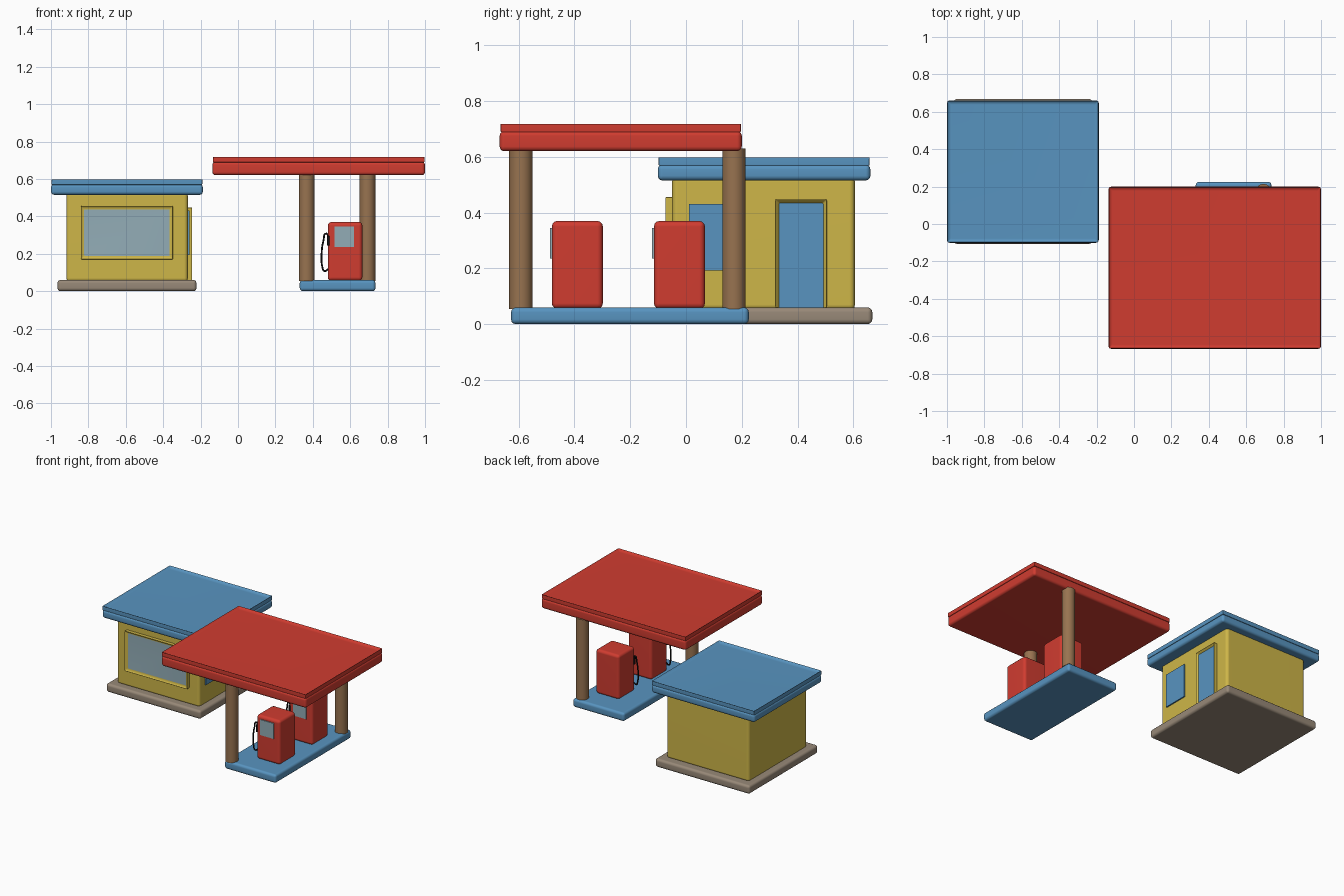
import bpy, bmesh, math
from mathutils import Vector

cube = bpy.data.objects.get("Cube")
if cube:
    bpy.data.objects.remove(cube, do_unlink=True)


def material(name, r, g, b):
    m = bpy.data.materials.new(name)
    m.use_nodes = True
    lin = [((c / 255 + 0.055) / 1.055) ** 2.4 for c in (r, g, b)] + [1]
    m.diffuse_color = lin
    m.node_tree.nodes["Principled BSDF"].inputs["Base Color"].default_value = lin
    return m


RED = material("red paint", 208, 60, 48)
BLUE = material("blue paint", 88, 148, 192)
YELLOW = material("yellow wall", 206, 182, 72)
STONE = material("grey stone", 152, 137, 120)
BROWN = material("brown post", 152, 115, 80)
GLASS = material("pale glass", 146, 172, 182)
BLACK = material("black rubber", 18, 18, 20)


def finish(name, bm, mats):
    """Turn a bmesh into a smooth object with crisp edges."""
    bmesh.ops.recalc_face_normals(bm, faces=bm.faces)
    mesh = bpy.data.meshes.new(name)
    bm.to_mesh(mesh)
    bm.free()
    for m in mats:
        mesh.materials.append(m)
    ob = bpy.data.objects.new(name, mesh)
    bpy.context.collection.objects.link(ob)
    bpy.ops.object.select_all(action='DESELECT')
    ob.select_set(True)
    bpy.context.view_layer.objects.active = ob
    bpy.ops.object.shade_smooth_by_angle(angle=math.radians(40))
    wn = ob.modifiers.new("weighted normals", 'WEIGHTED_NORMAL')
    wn.keep_sharp = True
    return ob


def box_bmesh(x, y, z):
    bm = bmesh.new()
    bmesh.ops.create_cube(bm, size=1)
    for v in bm.verts:
        for i, (lo, hi) in enumerate((x, y, z)):
            v.co[i] = lo if v.co[i] < 0 else hi
    return bm


def round_edges(bm, width, segments=3):
    bm.normal_update()
    edges = [e for e in bm.edges if e.calc_face_angle(0) > 0.5]
    bmesh.ops.bevel(bm, geom=edges, offset=width, segments=segments,
                    profile=0.5, affect='EDGES', clamp_overlap=True)


def box(name, x, y, z, mat, bevel=0.0):
    bm = box_bmesh(x, y, z)
    if bevel:
        round_edges(bm, bevel)
    return finish(name, bm, [mat])


def recessed(name, x, y, z, direction, border, depth, mats):
    """Box with one face inset and pushed inward; last material fills it."""
    bm = box_bmesh(x, y, z)
    bmesh.ops.recalc_face_normals(bm, faces=bm.faces)
    d = Vector(direction)
    face = max(bm.faces, key=lambda f: f.normal.dot(d))
    bmesh.ops.inset_region(bm, faces=[face], thickness=border)
    bmesh.ops.translate(bm, verts=face.verts, vec=-d * depth)
    face.material_index = len(mats) - 1
    outer = [e for e in bm.edges if face not in e.link_faces
             and all(f.normal.length for f in e.link_faces)
             and e.calc_face_angle(0) > 0.5]
    bmesh.ops.bevel(bm, geom=outer, offset=0.004, segments=2, profile=0.5,
                    affect='EDGES')
    return finish(name, bm, mats)


def roof(name, x, y, z0, z1, z2, mat):
    """Rounded slab carrying a shallow tray with a raised rim."""
    box(name + "_slab", x, y, (z0, z1), mat, 0.017)
    s = 0.003
    recessed(name + "_rim", (x[0] + s, x[1] - s), (y[0] + s, y[1] - s),
             (z1 - 0.004, z2), (0, 0, 1), 0.028, 0.018, [mat])


def post(name, x, y):
    bm = bmesh.new()
    bmesh.ops.create_cone(bm, cap_ends=True, segments=32, radius1=0.042,
                          radius2=0.042, depth=0.575)
    bmesh.ops.translate(bm, verts=bm.verts, vec=(x, y, 0.3425))
    finish(name, bm, [BROWN])


def tube(name, points, radius):
    curve = bpy.data.curves.new(name, 'CURVE')
    curve.dimensions = '3D'
    curve.bevel_depth = radius
    curve.bevel_resolution = 3
    curve.resolution_u = 8
    curve.use_fill_caps = True
    sp = curve.splines.new('BEZIER')
    sp.bezier_points.add(len(points) - 1)
    for bp, p in zip(sp.bezier_points, points):
        bp.co = p
        bp.handle_left_type = bp.handle_right_type = 'AUTO'
    curve.materials.append(BLACK)
    ob = bpy.data.objects.new(name, curve)
    bpy.context.collection.objects.link(ob)


def pump(prefix, front):
    box(prefix + "_pump_body", (0.48, 0.665), (front, front + 0.183),
        (0.055, 0.37), RED, 0.02)
    box(prefix + "_pump_screen", (0.515, 0.62), (front - 0.006, front + 0.003),
        (0.235, 0.345), GLASS)
    y = front + 0.014
    tube(prefix + "_pump_hose",
         [(0.482, y, 0.285), (0.472, y, 0.308), (0.457, y, 0.27),
          (0.447, y, 0.2), (0.45, y, 0.135), (0.462, y, 0.108),
          (0.482, y, 0.118)], 0.005)
    tube(prefix + "_pump_nozzle", [(0.483, y - 0.006, 0.245),
                                   (0.483, y - 0.006, 0.295)], 0.008)


# Shop building
box("shop_plinth", (-0.965, -0.222), (-0.106, 0.668), (0, 0.06), STONE, 0.017)
box("shop_walls", (-0.918, -0.268), (-0.05, 0.606), (0.05, 0.53), YELLOW, 0.02)
roof("shop_roof", (-1.0, -0.188), (-0.101, 0.661), 0.515, 0.572, 0.6, BLUE)
recessed("front_window", (-0.84, -0.348), (-0.075, -0.04), (0.17, 0.455),
         (0, -1, 0), 0.025, 0.015, [YELLOW, GLASS])
recessed("shop_door", (-0.28, -0.245), (0.32, 0.505), (0.04, 0.447),
         (1, 0, 0), 0.018, 0.015, [YELLOW, BLUE])
box("side_window", (-0.28, -0.259), (0.01, 0.19), (0.192, 0.43), BLUE)

# Pump island and canopy
box("pump_island", (0.33, 0.735), (-0.627, 0.225), (0, 0.06), BLUE, 0.017)
post("front_post", 0.367, -0.592)
post("back_post", 0.692, 0.172)
roof("canopy", (-0.137, 1.0), (-0.668, 0.2), 0.62, 0.692, 0.72, RED)
for prefix, front in (("front", -0.481), ("back", -0.115)):
    pump(prefix, front)
